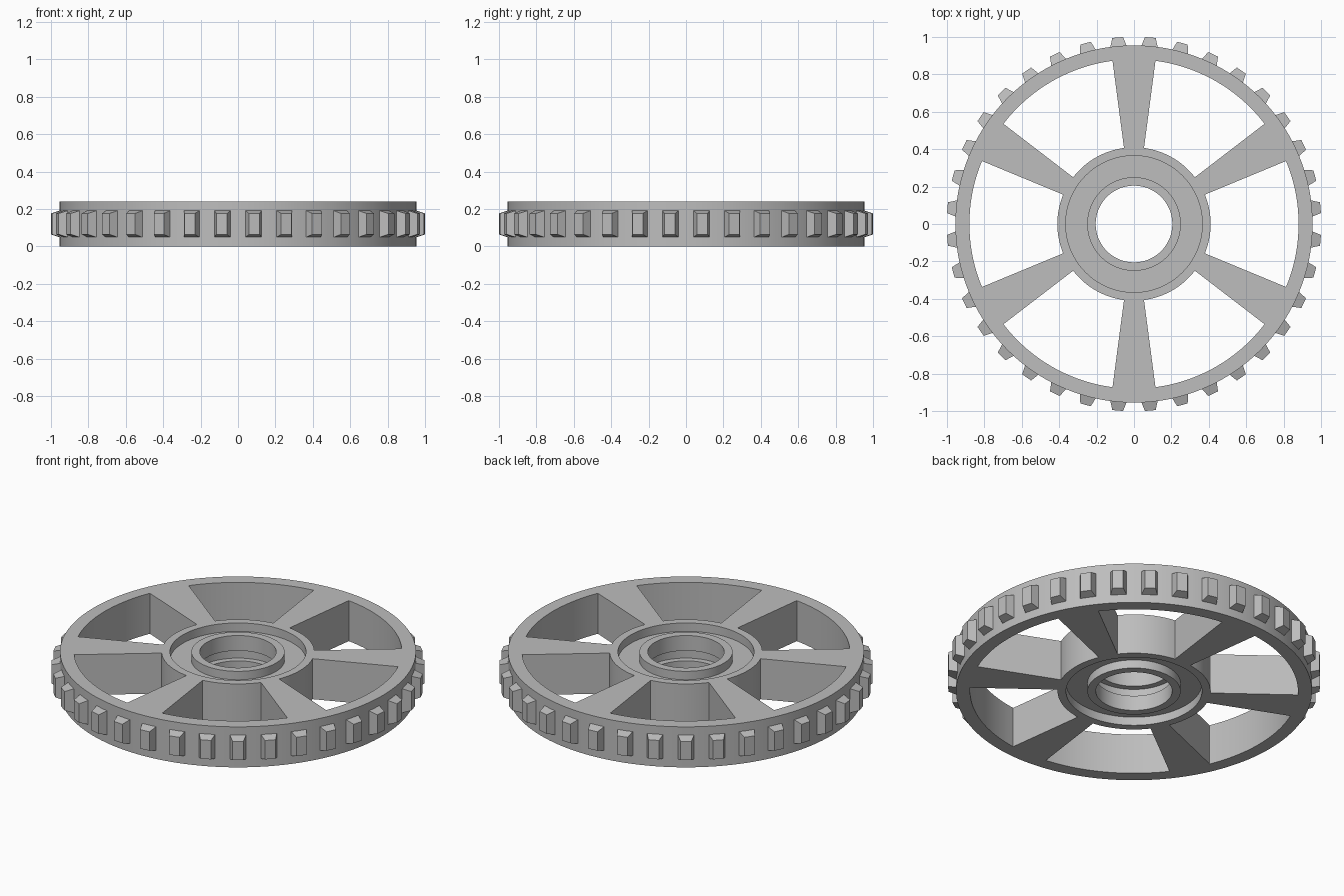
import bpy
import bmesh
from math import sin, cos, radians, tau
from mathutils import Matrix, Vector

cube = bpy.data.objects.get("Cube")
if cube:
    bpy.data.objects.remove(cube, do_unlink=True)

HEIGHT = 0.24
SEGMENTS = 144          # divides evenly into six spokes
PERIOD = SEGMENTS // 6
POCKET_HALF = 9         # segments from pocket centre to spoke edge
TEETH = 36

grey = bpy.data.materials.new("plain grey")
grey.use_nodes = True
colour = (0.51, 0.51, 0.51, 1)
grey.diffuse_color = colour
grey.node_tree.nodes["Principled BSDF"].inputs["Base Color"].default_value = colour


def make_object(name, bm, smooth=False):
    bmesh.ops.recalc_face_normals(bm, faces=bm.faces)
    mesh = bpy.data.meshes.new(name)
    bm.to_mesh(mesh)
    bm.free()
    mesh.materials.append(grey)
    obj = bpy.data.objects.new(name, mesh)
    bpy.context.collection.objects.link(obj)
    if smooth:
        bpy.ops.object.select_all(action='DESELECT')
        obj.select_set(True)
        bpy.context.view_layer.objects.active = obj
        bpy.ops.object.shade_smooth_by_angle(angle=radians(30))
    return obj


# Wheel body: lower half of the cross-section, mirrored to the upper half
lower = [(0.955, 0), (0.88, 0), (0.41, 0), (0.365, 0), (0.365, 0.05),
         (0.25, 0.05), (0.25, 0), (0.205, 0), (0.205, 0.09), (0.24, 0.09)]
profile = lower + [(r, HEIGHT - z) for r, z in reversed(lower)]
count = len(profile)
RIM_LOW, HUB_LOW = 1, 2
RIM_TOP, HUB_TOP = count - 2, count - 3

bm = bmesh.new()
rings = []
for i in range(SEGMENTS):
    a = tau * i / SEGMENTS
    rings.append([bm.verts.new((r * cos(a), r * sin(a), z)) for r, z in profile])

for i in range(SEGMENTS):
    here, following = rings[i], rings[(i + 1) % SEGMENTS]
    step = i % PERIOD
    in_pocket = step < POCKET_HALF or step >= PERIOD - POCKET_HALF
    pairs = [(k, (k + 1) % count) for k in range(count)]
    if in_pocket:
        # Open the web and close it with the rim and hub walls
        pairs.remove((RIM_LOW, HUB_LOW))
        pairs.remove((HUB_TOP, RIM_TOP))
        pairs += [(RIM_LOW, RIM_TOP), (HUB_LOW, HUB_TOP)]
    for k, m in pairs:
        bm.faces.new((here[k], here[m], following[m], following[k]))
    # Spoke sides
    if step in (POCKET_HALF, PERIOD - POCKET_HALF):
        bm.faces.new([here[k] for k in (RIM_LOW, HUB_LOW, HUB_TOP, RIM_TOP)])
make_object("spoked_wheel", bm, smooth=True)

# Teeth: tapered blocks around the rim
bm = bmesh.new()
for t in range(TEETH):
    turn = Matrix.Rotation(tau * (t + 0.5) / TEETH, 3, 'Z')
    ends = []
    for r, half_width, half_height in ((0.945, 0.046, 0.074), (1.001, 0.029, 0.056)):
        ends.append([bm.verts.new(turn @ Vector((r, sy * half_width,
                                                 HEIGHT / 2 + sz * half_height)))
                     for sy, sz in ((-1, -1), (1, -1), (1, 1), (-1, 1))])
    base, tip = ends
    bm.faces.new(base)
    bm.faces.new(tip)
    for k in range(4):
        m = (k + 1) % 4
        bm.faces.new((base[k], base[m], tip[m], tip[k]))
make_object("rim_teeth", bm)
